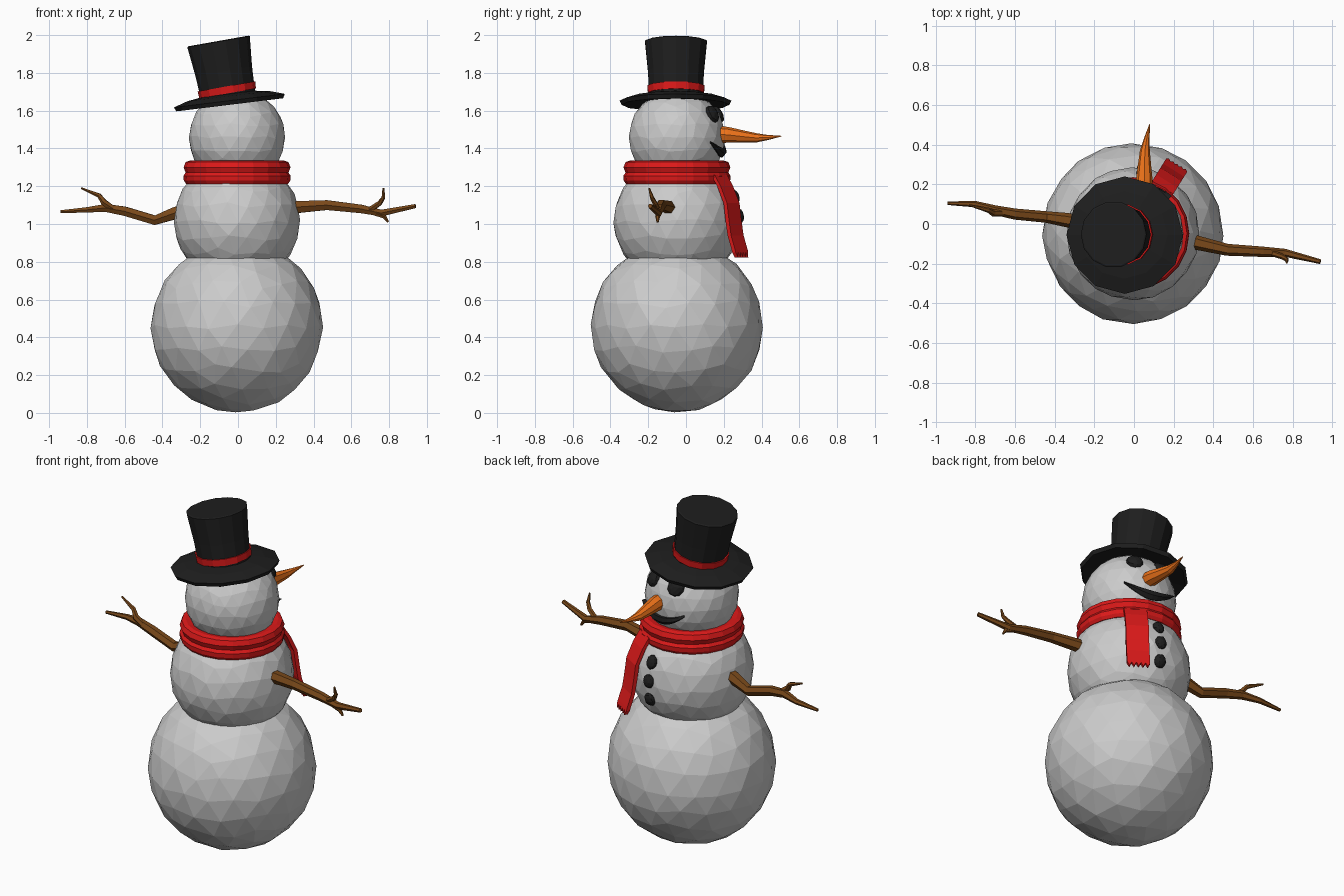
import bpy, bmesh, random
from math import sin, cos, pi, radians, sqrt
from mathutils import Vector, Matrix

if "Cube" in bpy.data.objects:
    bpy.data.objects.remove(bpy.data.objects["Cube"])

random.seed(4)
CY = -0.048          # y of the body axis
FACE = 10            # heading of the face, degrees from +y towards +x


def material(name, rgb):
    m = bpy.data.materials.new(name)
    m.diffuse_color = (*rgb, 1)
    m.use_nodes = True
    m.node_tree.nodes["Principled BSDF"].inputs["Base Color"].default_value = m.diffuse_color
    return m


RED = material("red_wool", (0.72, 0.01, 0.01))
BLACK = material("black", (0.013, 0.013, 0.013))
ORANGE = material("orange", (0.85, 0.17, 0.01))
BROWN = material("brown_wood", (0.19, 0.065, 0.01))


def finish(name, bm, mat=None):
    bmesh.ops.recalc_face_normals(bm, faces=bm.faces[:])
    me = bpy.data.meshes.new(name)
    bm.to_mesh(me)
    bm.free()
    ob = bpy.data.objects.new(name, me)
    bpy.context.collection.objects.link(ob)
    if mat:
        me.materials.append(mat)
    return ob


def loft(name, rings, mat, loop=False):
    """Skin a list of equal-length point rings; cap the ends or close the loop."""
    bm = bmesh.new()
    vs = [[bm.verts.new(p) for p in ring] for ring in rings]
    n = len(rings[0])
    pairs = list(zip(vs, vs[1:])) + ([(vs[-1], vs[0])] if loop else [])
    for a, b in pairs:
        for i in range(n):
            j = (i + 1) % n
            bm.faces.new((a[i], a[j], b[j], b[i]))
    if not loop:
        bm.faces.new(vs[0])
        bm.faces.new(vs[-1])
    return finish(name, bm, mat)


def lathe(name, profile, sides, mat, loop=False, centre=(0, 0, 0), tilt=0):
    """Revolve (r, z) points, lean about y, then move."""
    m = Matrix.Translation(centre) @ Matrix.Rotation(radians(tilt), 4, 'Y')
    rings = [[m @ Vector((r * cos(2 * pi * i / sides), r * sin(2 * pi * i / sides), z))
              for i in range(sides)] for r, z in profile]
    return loft(name, rings, mat, loop)


def tube(name, path, mat, sides=6):
    """Tapered tube through (x, y, z, radius) points."""
    pts = [Vector(p[:3]) for p in path]
    rings = []
    for k, p in enumerate(pts):
        d = pts[min(k + 1, len(pts) - 1)] - pts[max(k - 1, 0)]
        q = d.to_track_quat('Z', 'Y')
        rings.append([p + q @ Vector((cos(2 * pi * i / sides), sin(2 * pi * i / sides), 0)) * path[k][3]
                      for i in range(sides)])
    return loft(name, rings, mat)


def ball(name, z, r, detail=3):
    bm = bmesh.new()
    bmesh.ops.create_icosphere(bm, subdivisions=detail, radius=r)
    for v in bm.verts:      # hand-packed unevenness, mostly along the surface
        n = v.co.normalized()
        j = Vector([random.uniform(-1, 1) for _ in range(3)]) * r * 0.035
        v.co = (v.co + j).normalized() * r * random.uniform(0.992, 1.004)
    bmesh.ops.translate(bm, verts=bm.verts[:], vec=(-0.005, CY, z))
    return finish(name, bm)


def on_ball(az, z, cz, r):
    """Point on a body ball at heading az (degrees) and height z, with its normal."""
    h = sqrt(r * r - (z - cz) ** 2)
    n = Vector((h * sin(radians(az)), h * cos(radians(az)), z - cz))
    return n + Vector((-0.005, CY, cz)), n.normalized()


def lump(name, az, z, cz, r, size):
    """Coal lump seated on a ball."""
    p, n = on_ball(az, z, cz, r)
    bm = bmesh.new()
    bmesh.ops.create_icosphere(bm, subdivisions=2, radius=1)
    for v in bm.verts:
        v.co *= random.uniform(0.94, 1.05)
    m = Matrix.Translation(p) @ n.to_track_quat('Z', 'Y').to_matrix().to_4x4() @ Matrix.Diagonal((*size, 1))
    bm.transform(m)
    return finish(name, bm, BLACK)


# Snow balls
ball("lower_body", 0.457, 0.457)
ball("middle_body", 1.015, 0.336)
ball("head", 1.458, 0.256)

# Buttons and eyes
for i, z in enumerate((1.145, 1.04, 0.93)):
    lump(f"button_{i + 1}", FACE - 1, z, 1.015, 0.336, (0.034, 0.04, 0.024))
for side, da in (("left", -22), ("right", 22)):
    lump(f"eye_{side}", FACE + da, 1.58, 1.458, 0.25, (0.048, 0.05, 0.03))

# Smile: crescent hugging the head
rings = []
for i in range(11):
    t = -1 + i / 5
    mid, half = 1.378 + 0.055 * t * t, 0.003 + 0.02 * (1 - t * t)
    ring = []
    for z, out in ((mid + half, -0.03), (mid + half, 0.008), (mid, 0.018), (mid - half, 0.008), (mid - half, -0.03)):
        p, n = on_ball(FACE + 36 * t, z, 1.458, 0.256)
        ring.append(p + n * out)
    rings.append(ring)
loft("smile", rings, BLACK)

# Carrot nose
tube("nose", [(0.048, 0.16, 1.475, 0.045), (0.052, 0.22, 1.472, 0.042), (0.053, 0.30, 1.463, 0.033),
              (0.055, 0.37, 1.456, 0.025), (0.064, 0.43, 1.458, 0.014), (0.08, 0.505, 1.465, 0.002)], ORANGE, 8)

# Scarf: double wrap
lathe("scarf_wrap", [(0.19, 1.325), (0.25, 1.335), (0.272, 1.328), (0.283, 1.30), (0.272, 1.272),
                     (0.284, 1.255), (0.282, 1.23), (0.27, 1.213), (0.24, 1.213), (0.19, 1.24)],
      20, RED, loop=True, centre=(-0.005, CY, 0))

# Scarf tail: columns across the width, hem zigzags into a fringe
away, across = Vector((0.53, 0.848, 0)), Vector((0.848, -0.53, 0))
path = [(0.262, 1.26), (0.30, 1.20), (0.34, 1.11), (0.352, 1.02), (0.365, 0.94), (0.39, 0.865)]
rings = []
for i in range(11):
    u = (i / 10 - 0.5) * 0.125
    hem = [(0.402, 0.823)] if i % 2 else [(0.394, 0.85)]
    prof = [(r + 0.012, z) for r, z in path + hem] + [(r - 0.01, z) for r, z in reversed(path + hem)]
    rings.append([away * r + across * u + Vector((0, CY, z)) for r, z in prof])
loft("scarf_tail", rings, RED)

# Top hat: sloping brim, flared crown, ribbon
lathe("hat_brim", [(0.12, 0.005), (0.285, -0.012), (0.296, 0.01), (0.22, 0.034), (0.14, 0.046)],
      12, BLACK, centre=(-0.045, -0.056, 1.643), tilt=-7)
hat = dict(centre=(-0.046, -0.053, 1.642), tilt=-10)
lathe("hat_crown", [(0.144, 0.0), (0.147, 0.08), (0.152, 0.17), (0.168, 0.328), (0.16, 0.332)],
      14, BLACK, **hat)
lathe("hat_ribbon", [(0.13, 0.05), (0.152, 0.05), (0.155, 0.088), (0.13, 0.088)],
      14, RED, loop=True, **hat)

# Twig arms
tube("left_arm", [(-0.28, 0.01, 1.075, 0.036), (-0.34, 0.02, 1.055, 0.036), (-0.44, 0.035, 1.02, 0.029),
                  (-0.60, 0.05, 1.068, 0.028), (-0.70, 0.07, 1.085, 0.024), (-0.80, 0.10, 1.075, 0.016),
                  (-0.94, 0.105, 1.065, 0.009)], BROWN)
tube("left_arm_twig", [(-0.66, 0.055, 1.08, 0.018), (-0.71, 0.055, 1.115, 0.018), (-0.735, 0.07, 1.15, 0.013),
                       (-0.83, 0.095, 1.19, 0.005)], BROWN)
tube("right_arm", [(0.27, -0.085, 1.085, 0.036), (0.32, -0.095, 1.09, 0.036), (0.47, -0.13, 1.10, 0.03),
                   (0.65, -0.14, 1.08, 0.026), (0.76, -0.145, 1.058, 0.02), (0.94, -0.19, 1.095, 0.012)], BROWN)
tube("right_arm_upper_twig", [(0.69, -0.145, 1.07, 0.016), (0.75, -0.165, 1.11, 0.014),
                              (0.77, -0.18, 1.14, 0.011), (0.77, -0.195, 1.19, 0.005)], BROWN)
tube("right_arm_lower_twig", [(0.72, -0.145, 1.06, 0.016), (0.775, -0.15, 1.04, 0.013),
                              (0.795, -0.15, 1.01, 0.006)], BROWN)
